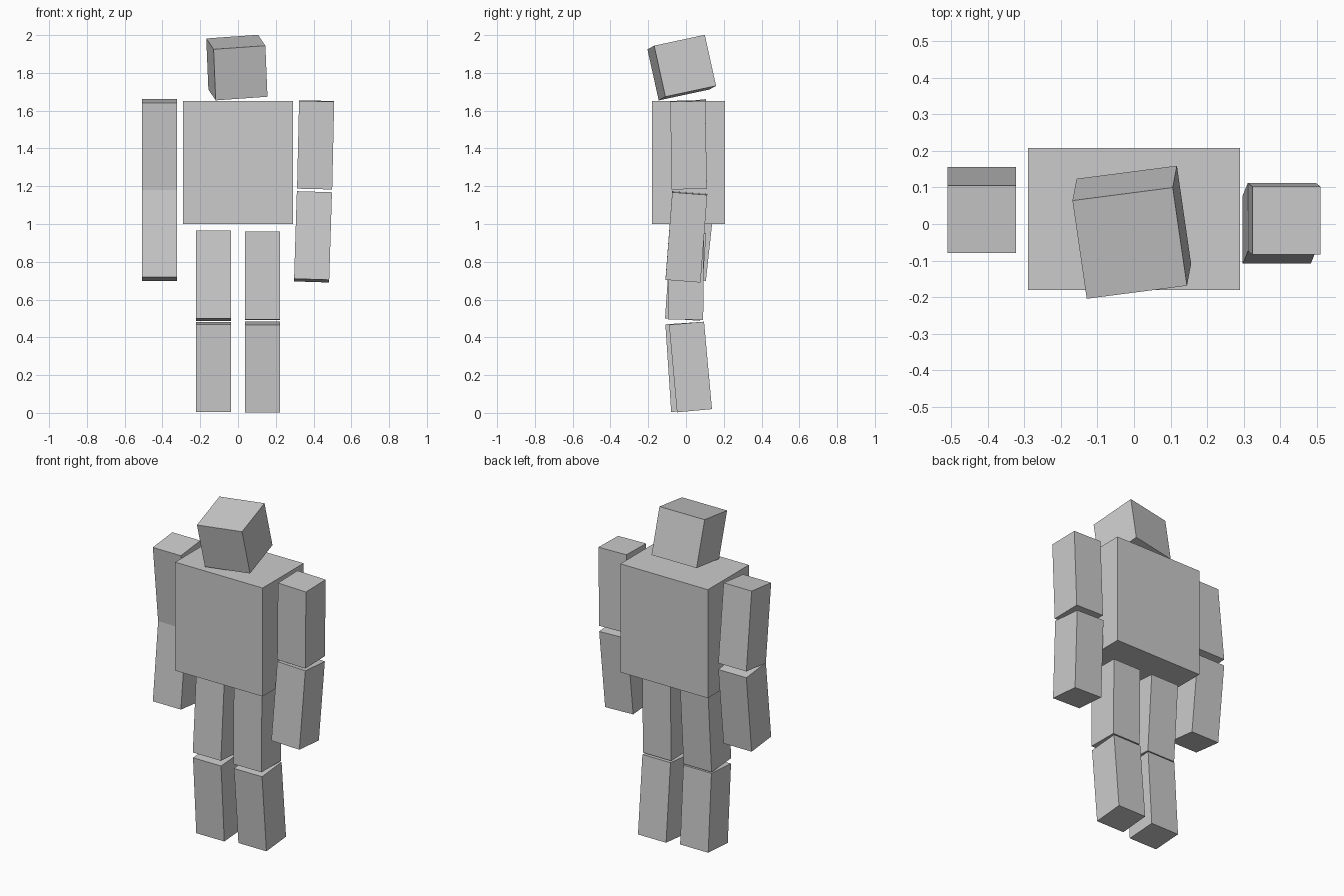
import bpy
from math import radians

if "Cube" in bpy.data.objects:
    bpy.data.objects.remove(bpy.data.objects["Cube"])


def box(name, centre, size, tilt=(0, 0, 0)):
    """Add a box with applied size, rotated by tilt in degrees."""
    bpy.ops.mesh.primitive_cube_add(size=1, location=centre)
    ob = bpy.context.object
    ob.name = name
    ob.scale = size
    bpy.ops.object.transform_apply(location=False, rotation=False, scale=True)
    ob.rotation_euler = [radians(a) for a in tilt]
    return ob


LIMB = (0.186, 0.186, 0.465)  # every limb segment shares one size

# Torso and tilted head
box("torso", (0, 0.013, 1.325), (0.58, 0.388, 0.65))
box("head", (-0.006, -0.0225, 1.828), (0.277, 0.277, 0.277), (12, -4, 7.4))

# Right arm (at -x), bent at the elbow
box("upper_arm_right", (-0.416, 0.038, 1.42), LIMB, (6.2, 0, 0))
box("lower_arm_right", (-0.416, 0.038, 0.94), LIMB, (-6.2, 0, 0))

# Left arm (at +x), slightly swung inward
box("upper_arm_left", (0.411, 0.0135, 1.419), LIMB, (1, 1.3, 0))
box("lower_arm_left", (0.397, 0.002, 0.932), LIMB, (-4.4, 1.8, 0))

# Right leg (at -x)
box("upper_leg_right", (-0.129, -0.002, 0.726), LIMB, (-4, 0, 0))
box("lower_leg_right", (-0.129, -0.001, 0.243), LIMB, (3.8, 0, 0))

# Left leg (at +x)
box("upper_leg_left", (0.129, 0, 0.726), LIMB, (-0.5, 0, 0))
box("lower_leg_left", (0.129, 0.024, 0.243), LIMB, (5.2, 0, 0))
